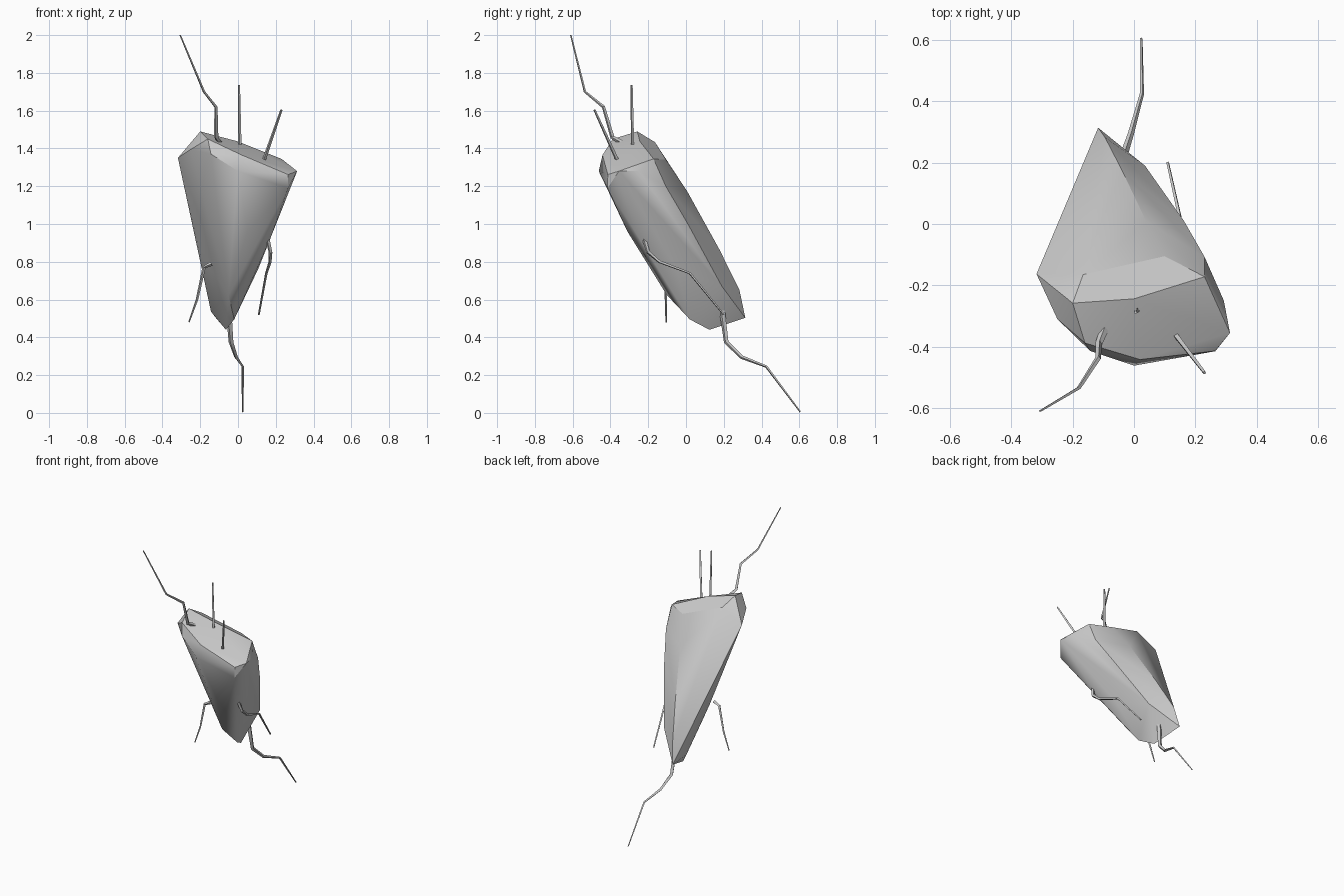
import bpy, bmesh, math
from mathutils import Vector

cube = bpy.data.objects.get("Cube")
if cube:
    bpy.data.objects.remove(cube, do_unlink=True)

grey = bpy.data.materials.new("pale_grey")
grey.use_nodes = True
COLOUR = (0.6, 0.6, 0.6, 1)
grey.diffuse_color = COLOUR
grey.node_tree.nodes["Principled BSDF"].inputs["Base Color"].default_value = COLOUR


def finish(bm, name, angle):
    """Turn a bmesh into a grey object with sharp edges above the angle."""
    bmesh.ops.recalc_face_normals(bm, faces=bm.faces)
    mesh = bpy.data.meshes.new(name)
    bm.to_mesh(mesh)
    bm.free()
    mesh.materials.append(grey)
    obj = bpy.data.objects.new(name, mesh)
    bpy.context.collection.objects.link(obj)
    bpy.ops.object.select_all(action='DESELECT')
    obj.select_set(True)
    bpy.context.view_layer.objects.active = obj
    bpy.ops.object.shade_smooth_by_angle(angle=math.radians(angle))


def root(name, path, start, end):
    """Four-sided tapering root along a bent path."""
    bm = bmesh.new()
    pts = [Vector(p) for p in path]
    rings = []
    for i, p in enumerate(pts):
        along = (pts[min(i + 1, len(pts) - 1)] - pts[max(i - 1, 0)]).normalized()
        side = along.cross(Vector((0.3, 1, 0.2))).normalized()
        up = along.cross(side)
        r = start + (end - start) * i / (len(pts) - 1)
        rings.append([bm.verts.new(p + r * d) for d in (side, up, -side, -up)])
    for a, b in zip(rings, rings[1:]):
        for k in range(4):
            n = (k + 1) % 4
            bm.faces.new((a[k], a[n], b[n], b[k]))
    bm.faces.new(rings[0])
    bm.faces.new(rings[-1])
    finish(bm, name, 30)


# Faceted body: hull over the crown, flanks and tapered tip
crown = [(-.2, -.258, 1.49), (0, -.244, 1.437), (.23, -.172, 1.345),
         (-.16, -.388, 1.45), (.02, -.442, 1.365), (.265, -.414, 1.262),
         (.313, -.355, 1.28), (.293, -.25, 1.28)]
rim = [(-.318, -.163, 1.35), (-.25, -.31, 1.395), (-.143, -.414, 1.37),
       (0, -.462, 1.28), (.265, -.415, 1.19),
       (-.166, -.165, 1.434), (.1, -.105, 1.34)]
flanks = [(-.245, -.04, 1.06), (-.2, .02, .84), (.05, -.31, .96),
          (-.05, -.103, .626), (.17, -.22, .92), (.106, -.05, .76),
          (.23, -.107, 1.2), (.163, .01, 1.0), (.085, .104, .83),
          (.036, .19, .67), (.04, .008, 1.17), (0, .07, 1.05),
          (-.04, .177, .865), (-.095, .283, .65)]
tip = [(-.117, .314, .503), (-.064, .124, .44), (-.143, .2, .536),
       (-.02, .02, .495)]
bm = bmesh.new()
for p in crown + rim + flanks + tip:
    bm.verts.new(p)
hull = bmesh.ops.convex_hull(bm, input=bm.verts)
loose = [v for v in bm.verts if not v.link_faces]
bmesh.ops.delete(bm, geom=loose, context='VERTS')
finish(bm, "body", 30)

# Shoots on the crown
root("tall_shoot", [(-.095, -.34, 1.43), (-.115, -.39, 1.46), (-.117, -.437, 1.62),
                    (-.18, -.535, 1.7), (-.306, -.61, 2.0)], .014, .004)
root("middle_shoot", [(.01, -.283, 1.42), (.005, -.288, 1.735)], .009, .006)
root("side_shoot", [(.138, -.365, 1.34), (.23, -.485, 1.605)], .01, .006)

# Roots on the flanks and tip
root("right_root", [(.15, -.23, .95), (.172, -.2, .85), (.17, -.14, .8),
                    (.15, .02, .74), (.11, .2, .52)], .012, .005)
root("left_root", [(-.14, -.11, .79), (-.18, -.11, .77), (-.217, -.106, .6),
                   (-.26, -.105, .48)], .012, .004)
root("tip_root", [(-.05, .19, .55), (-.037, .213, .375), (-.01, .295, .295),
                  (.026, .425, .245), (.024, .605, .005)], .016, .004)
